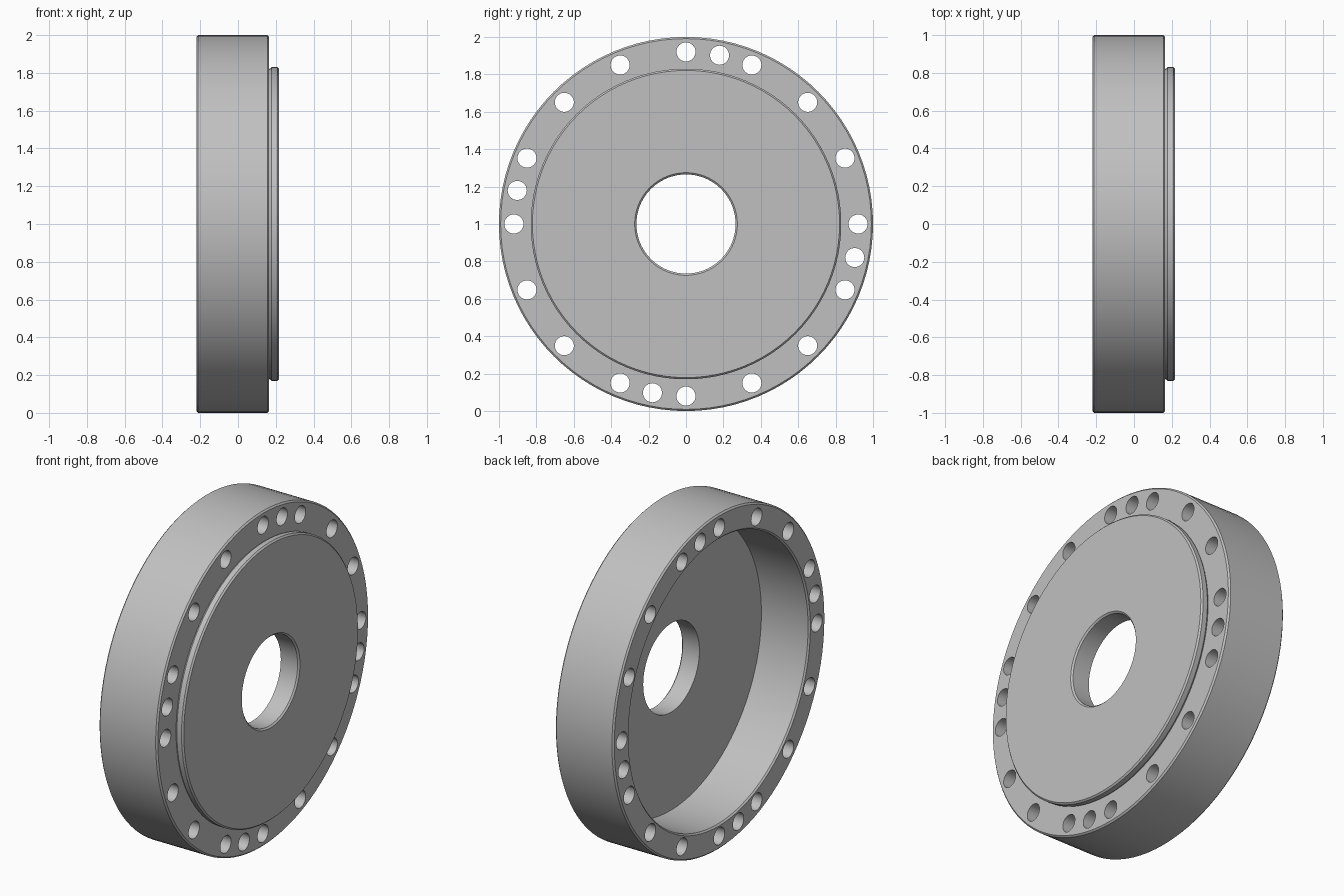
import bpy, bmesh, math
from mathutils import Matrix

cube = bpy.data.objects.get("Cube")
if cube:
    bpy.data.objects.remove(cube, do_unlink=True)

SEGMENTS = 96
HOLE_CIRCLE, HOLE_RADIUS = 0.92, 0.051
CENTRE = Matrix.Translation((0, 0, 1))

steel = bpy.data.materials.new("plain_grey")
steel.use_nodes = True
grey = (0.53, 0.53, 0.53, 1)
steel.diffuse_color = grey
steel.node_tree.nodes["Principled BSDF"].inputs["Base Color"].default_value = grey


def make_object(name, bm):
    bmesh.ops.recalc_face_normals(bm, faces=bm.faces)
    mesh = bpy.data.meshes.new(name)
    bm.to_mesh(mesh)
    bm.free()
    mesh.materials.append(steel)
    obj = bpy.data.objects.new(name, mesh)
    bpy.context.collection.objects.link(obj)
    return obj


# Flange cross-section as (x, radius), turned about the x axis
c = 0.009
profile = [
    (-0.22, 0.85 + c), (-0.22, 1 - c), (-0.22 + c, 1),        # back rim
    (0.165 - c, 1), (0.165, 1 - c),                           # outer wall
    (0.165, 0.82), (0.178, 0.83),                             # relief under boss
    (0.217 - c, 0.83), (0.217, 0.83 - c),                     # raised boss
    (0.217, 0.27 + c / 2), (0.217 - c, 0.265), (0.097, 0.265),  # centre bore
    (0.097, 0.85), (-0.22 + c, 0.85),                         # recess
]
bm = bmesh.new()
rings = []
for i in range(SEGMENTS):
    a = math.tau * i / SEGMENTS
    rings.append([bm.verts.new((x, r * math.sin(a), 1 + r * math.cos(a)))
                  for x, r in profile])
for i, ring in enumerate(rings):
    after = rings[(i + 1) % SEGMENTS]
    for j in range(len(profile)):
        k = (j + 1) % len(profile)
        bm.faces.new((ring[j], ring[k], after[k], after[j]))
flange = make_object("flange_cup", bm)

# Bolt holes: sixteen even ones plus one extra in each quarter
angles = [22.5 * i for i in range(16)] + [11.25 + 90 * i for i in range(4)]
bm = bmesh.new()
for angle in angles:
    place = (CENTRE @ Matrix.Rotation(math.radians(-angle), 4, 'X')
             @ Matrix.Translation((0, 0, HOLE_CIRCLE))
             @ Matrix.Rotation(math.pi / 2, 4, 'Y'))
    bmesh.ops.create_cone(bm, cap_ends=True, segments=32, radius1=HOLE_RADIUS,
                          radius2=HOLE_RADIUS, depth=1, matrix=place)
cutter = make_object("bolt_hole_cutter", bm)
cutter.hide_render = True

cut = flange.modifiers.new("bolt_holes", 'BOOLEAN')
cut.operation = 'DIFFERENCE'
cut.solver = 'EXACT'
cut.object = cutter
bpy.ops.object.select_all(action='DESELECT')
bpy.context.view_layer.objects.active = flange
flange.select_set(True)
bpy.ops.object.modifier_apply(modifier=cut.name)
bpy.data.objects.remove(cutter, do_unlink=True)

bpy.ops.object.shade_smooth_by_angle(angle=math.radians(30))
